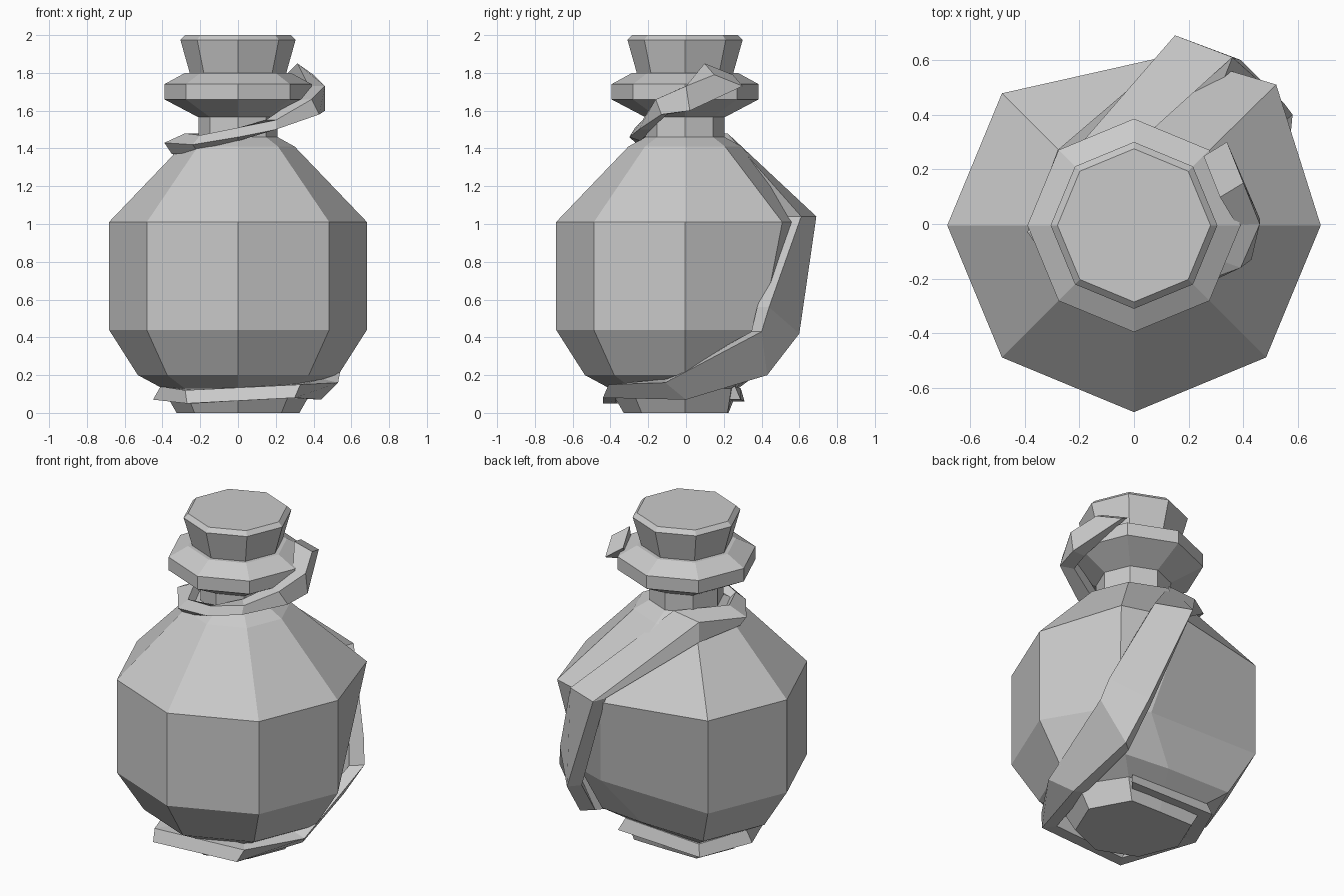
import bpy, bmesh
from math import sin, cos, pi
from mathutils import Vector

if "Cube" in bpy.data.objects:
    bpy.data.objects.remove(bpy.data.objects["Cube"], do_unlink=True)

grey = bpy.data.materials.new("stone_grey")
grey.use_nodes = True
colour = (0.59, 0.59, 0.59, 1)
grey.diffuse_color = colour
grey.node_tree.nodes["Principled BSDF"].inputs["Base Color"].default_value = colour

SIDES = 8
Y_SHIFT = -0.005


def loft(name, rings):
    """Skin a list of equal rings of points and cap both ends."""
    bm = bmesh.new()
    rows = [[bm.verts.new(p) for p in ring] for ring in rings]
    count = len(rows[0])
    for low, high in zip(rows, rows[1:]):
        for i in range(count):
            j = (i + 1) % count
            bm.faces.new((low[i], low[j], high[j], high[i]))
    bm.faces.new(rows[0][::-1])
    bm.faces.new(rows[-1])
    bmesh.ops.recalc_face_normals(bm, faces=bm.faces)
    mesh = bpy.data.meshes.new(name)
    bm.to_mesh(mesh)
    bm.free()
    mesh.materials.append(grey)
    obj = bpy.data.objects.new(name, mesh)
    bpy.context.collection.objects.link(obj)
    return obj


def octagon(radius, z):
    angles = [2 * pi * i / SIDES for i in range(SIDES)]
    return [Vector((radius * cos(a), radius * sin(a) + Y_SHIFT, z)) for a in angles]


# Bottle body, with the back corners pushed under the strap
body = [octagon(r, z) for r, z in
        [(0.325, 0), (0.4, 0.13), (0.53, 0.2), (0.683, 0.44), (0.683, 1.01),
         (0.3, 1.41), (0.21, 1.46), (0.21, 1.58)]]
for ring, corner, x, y in [(0, 1, 0.2, 0.22), (0, 2, 0, 0.225),
                           (1, 1, 0.24, 0.24), (1, 2, 0, 0.26),
                           (2, 1, 0.34, 0.33), (2, 2, 0.05, 0.36),
                           (3, 1, 0.44, 0.4), (3, 2, 0.26, 0.46),
                           (4, 1, 0.52, 0.51), (4, 2, 0.15, 0.62)]:
    body[ring][corner].x, body[ring][corner].y = x, y
loft("bottle_body", body)

# Flared lip around the neck
loft("bottle_lip", [octagon(r, z) for r, z in
                    [(0.2, 1.56), (0.39, 1.66), (0.39, 1.74), (0.28, 1.8)]])

# Tapered stopper with a bevelled top
loft("stopper", [octagon(r, z) for r, z in
                 [(0.25, 1.78), (0.305, 1.975), (0.28, 2)]])


# Strap spiralling from the base, over the back and round the neck
def strap_section(lower, upper, thickness=0.085, drop=0):
    """Outer lower and upper edge points, thickened towards the bottle axis."""
    lower, upper = Vector(lower), Vector(upper)
    middle = (lower + upper) / 2
    inward = Vector((-middle.x, -middle.y, 0)).normalized() * thickness
    inward.z = -drop
    return [lower, upper, upper + inward, lower + inward]


base_wrap = [
    ((0.26, 0.29, 0.07), (0.23, 0.26, 0.14)),
    ((-0.31, 0.31, 0.06), (-0.29, 0.29, 0.13)),
    ((-0.45, 0, 0.07), (-0.41, 0, 0.14)),
    ((-0.27, -0.44, 0.05), (-0.28, -0.41, 0.12)),
    ((0.3, -0.44, 0.08), (0.33, -0.41, 0.15)),
    ((0.44, 0, 0.07), (0.53, -0.11, 0.16), 0.085, -0.02),
]
back_sweep = [
    ((0.42, 0.43, 0.2), (0.58, 0.4, 0.43)),
    ((0.39, 0.6, 0.42), (0.55, 0.44, 0.56)),
    ((0.15, 0.69, 1.04), (0.36, 0.61, 1.04)),
    ((-0.25, 0.23, 1.46), (-0.07, 0.22, 1.48), -0.05, 0.1),
]
neck_wrap = [
    ((-0.39, -0.03, 1.43), (-0.28, -0.02, 1.48), 0.04, 0.06),
    ((-0.24, -0.24, 1.42), (-0.2, -0.2, 1.47), 0.04, 0.04),
    ((0, -0.3, 1.46), (0, -0.27, 1.51), 0.06, 0.02),
    ((0.2, -0.25, 1.5), (0.2, -0.23, 1.55)),
    ((0.43, -0.13, 1.58), (0.39, -0.16, 1.66)),
    ((0.46, 0.02, 1.6), (0.46, 0, 1.73)),
    ((0.34, 0.3, 1.73), (0.4, 0.15, 1.79), 0.1, -0.06),
]
loft("spiral_strap", [strap_section(*edges) for edges in base_wrap + back_sweep + neck_wrap])
